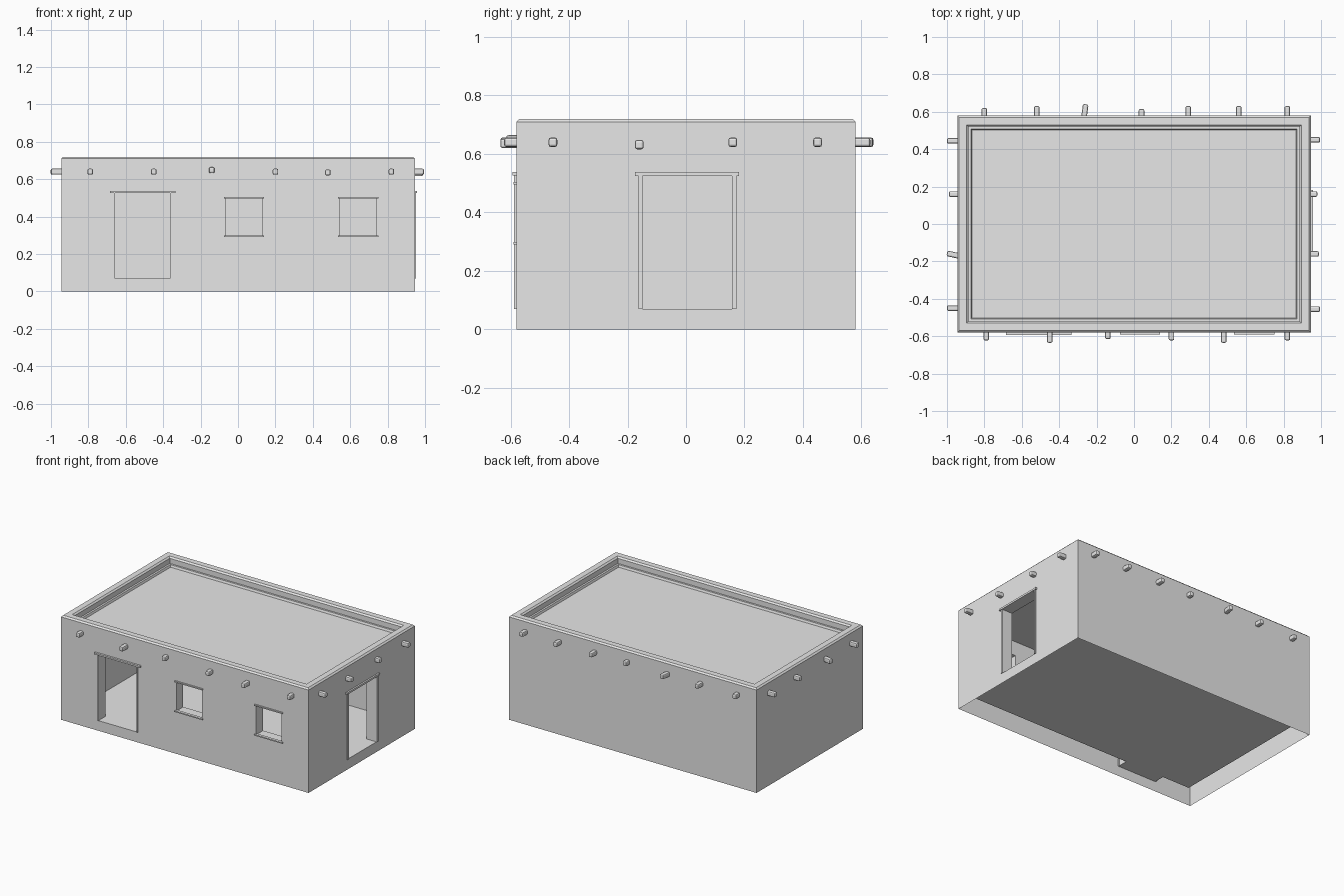
import bpy, bmesh, math
from mathutils import Vector, Matrix

default = bpy.data.objects.get("Cube")
if default:
    bpy.data.objects.remove(default, do_unlink=True)

GREY = (0.8, 0.8, 0.8, 1.0)
plaster = bpy.data.materials.new("plain_grey")
plaster.use_nodes = True
plaster.diffuse_color = GREY
plaster.node_tree.nodes["Principled BSDF"].inputs["Base Color"].default_value = GREY

HX, HY = 0.945, 0.58      # outer wall half sizes
WALL = 0.075              # wall thickness
FLOOR, CEILING = 0.07, 0.60


def finish(bm, name):
    bmesh.ops.recalc_face_normals(bm, faces=bm.faces)
    mesh = bpy.data.meshes.new(name)
    bm.to_mesh(mesh)
    bm.free()
    mesh.materials.append(plaster)
    obj = bpy.data.objects.new(name, mesh)
    bpy.context.collection.objects.link(obj)
    return obj


def box(name, x, y, z):
    """Box spanning the given (min, max) ranges."""
    bm = bmesh.new()
    size = [r[1] - r[0] for r in (x, y, z)]
    mid = [sum(r) / 2 for r in (x, y, z)]
    bmesh.ops.create_cube(bm, size=1, matrix=Matrix.Translation(mid) @ Matrix.Diagonal((*size, 1)))
    return finish(bm, name)


# House shell: rectangular rings from the ground, over the parapet, to the roof deck
rings = [(0, 0), (0, 0.71), (0.01, 0.72), (0.05, 0.72), (0.06, 0.71),
         (0.06, 0.675), (0.073, 0.675), (0.078, 0.66)]  # (inset, height)
bm = bmesh.new()
loops = []
for inset, z in rings:
    a, b = HX - inset, HY - inset
    loops.append([bm.verts.new(p) for p in ((-a, -b, z), (a, -b, z), (a, b, z), (-a, b, z))])
for low, high in zip(loops, loops[1:]):
    for i in range(4):
        j = (i + 1) % 4
        bm.faces.new((low[i], low[j], high[j], high[i]))
bm.faces.new(loops[0][::-1])
bm.faces.new(loops[-1])
house = finish(bm, "house_walls")

# Room and openings cut out of the shell
front_span = (-HY - 0.1, -HY + WALL + 0.05)
side_span = (HX - WALL - 0.05, HX + 0.1)
FRONT_DOOR, SIDE_DOOR = (-0.66, -0.36), (-0.15, 0.16)
DOOR_Z, WINDOW_Z = (FLOOR, 0.527), (0.295, 0.5)
WINDOWS = [(-0.065, 0.13), (0.545, 0.74)]
cutters = [
    box("room_cutter", (-HX + WALL, HX - WALL), (-HY + WALL, HY - WALL), (FLOOR, CEILING)),
    box("front_door_cutter", FRONT_DOOR, front_span, DOOR_Z),
    box("side_door_cutter", side_span, SIDE_DOOR, DOOR_Z),
]
cutters += [box("window_cutter", w, front_span, WINDOW_Z) for w in WINDOWS]
for cutter in cutters:
    cutter.hide_render = True
    mod = house.modifiers.new("opening", 'BOOLEAN')
    mod.operation, mod.solver, mod.object = 'DIFFERENCE', 'EXACT', cutter
bpy.context.view_layer.update()
cut_mesh = bpy.data.meshes.new_from_object(house.evaluated_get(bpy.context.evaluated_depsgraph_get()))
house.modifiers.clear()
house.data = cut_mesh
for cutter in cutters:
    bpy.data.objects.remove(cutter, do_unlink=True)

# Underside is open
bm = bmesh.new()
bm.from_mesh(cut_mesh)
under = [f for f in bm.faces if all(v.co.z < 0.001 for v in f.verts)]
bmesh.ops.delete(bm, geom=under, context='FACES')
bm.to_mesh(cut_mesh)
bm.free()

# Front door trim
front_face = (-HY - 0.008, -HY + 0.01)
box("front_door_lintel", (-0.685, -0.333), (-HY - 0.014, -HY + 0.01), (0.527, 0.538))
for x in FRONT_DOOR:
    box("front_door_jamb", (x - 0.003, x + 0.003), front_face, DOOR_Z)

# Side door trim
box("side_door_lintel", (HX - 0.01, HX + 0.011), (-0.175, 0.182), (0.525, 0.538))
for name, y in (("side_door_front_jamb", (-0.162, -0.148)), ("side_door_back_jamb", (0.158, 0.172))):
    box(name, (HX - 0.01, HX + 0.006), y, (FLOOR, 0.525))

# Window lintels and sills
for left, right in WINDOWS:
    for name, z in (("window_sill", WINDOW_Z[0]), ("window_lintel", WINDOW_Z[1])):
        box(name, (left - 0.01, right + 0.01), (-HY - 0.01, -HY + 0.01), (z - 0.004, z + 0.004))


def beam(name, base, tip):
    """Roof beam end with rounded edges, from inside the wall to its tip."""
    base, tip = Vector(base), Vector(tip)
    axis = tip - base
    bm = bmesh.new()
    turn = axis.to_track_quat('Y', 'Z').to_matrix().to_4x4()
    bmesh.ops.create_cube(bm, size=1, matrix=Matrix.Diagonal((0.03, axis.length, 0.032, 1)))
    bmesh.ops.bevel(bm, geom=bm.edges[:], offset=0.008, segments=2, profile=0.5, affect='EDGES')
    bm.transform(Matrix.Translation((base + tip) / 2) @ turn)
    finish(bm, name)


# Beam ends: (position along the wall, reach past it, height, sideways lean)
FRONT = [(-0.79, 0.042, 0.64, 0), (-0.45, 0.055, 0.64, 0), (-0.14, 0.035, 0.648, 0),
         (0.2, 0.042, 0.64, 0), (0.48, 0.055, 0.636, 0), (0.82, 0.042, 0.64, 0)]
BACK = [(-0.8, 0.04, 0.64, 0), (-0.52, 0.05, 0.64, 0), (-0.27, 0.06, 0.64, 0.012),
        (0.04, 0.035, 0.64, 0), (0.29, 0.05, 0.64, 0), (0.56, 0.05, 0.64, 0), (0.82, 0.05, 0.64, 0)]
RIGHT = [(-0.455, 0.05, 0.64, 0), (-0.16, 0.043, 0.632, 0), (0.16, 0.035, 0.64, 0), (0.45, 0.05, 0.64, 0)]
LEFT = [(-0.45, 0.055, 0.64, 0), (-0.175, 0.055, 0.64, 0.018), (0.16, 0.045, 0.64, 0), (0.445, 0.055, 0.64, 0)]
SINK = 0.03
for side, beams in ((-1, FRONT), (1, BACK)):
    for x, reach, z, lean in beams:
        beam("front_beam" if side < 0 else "back_beam",
             (x, side * (HY - SINK), z), (x + lean, side * (HY + reach), z))
for side, beams in ((1, RIGHT), (-1, LEFT)):
    for y, reach, z, lean in beams:
        beam("left_beam" if side > 0 else "right_beam",
             (side * (HX - SINK), y, z), (side * (HX + reach), y + lean, z))
